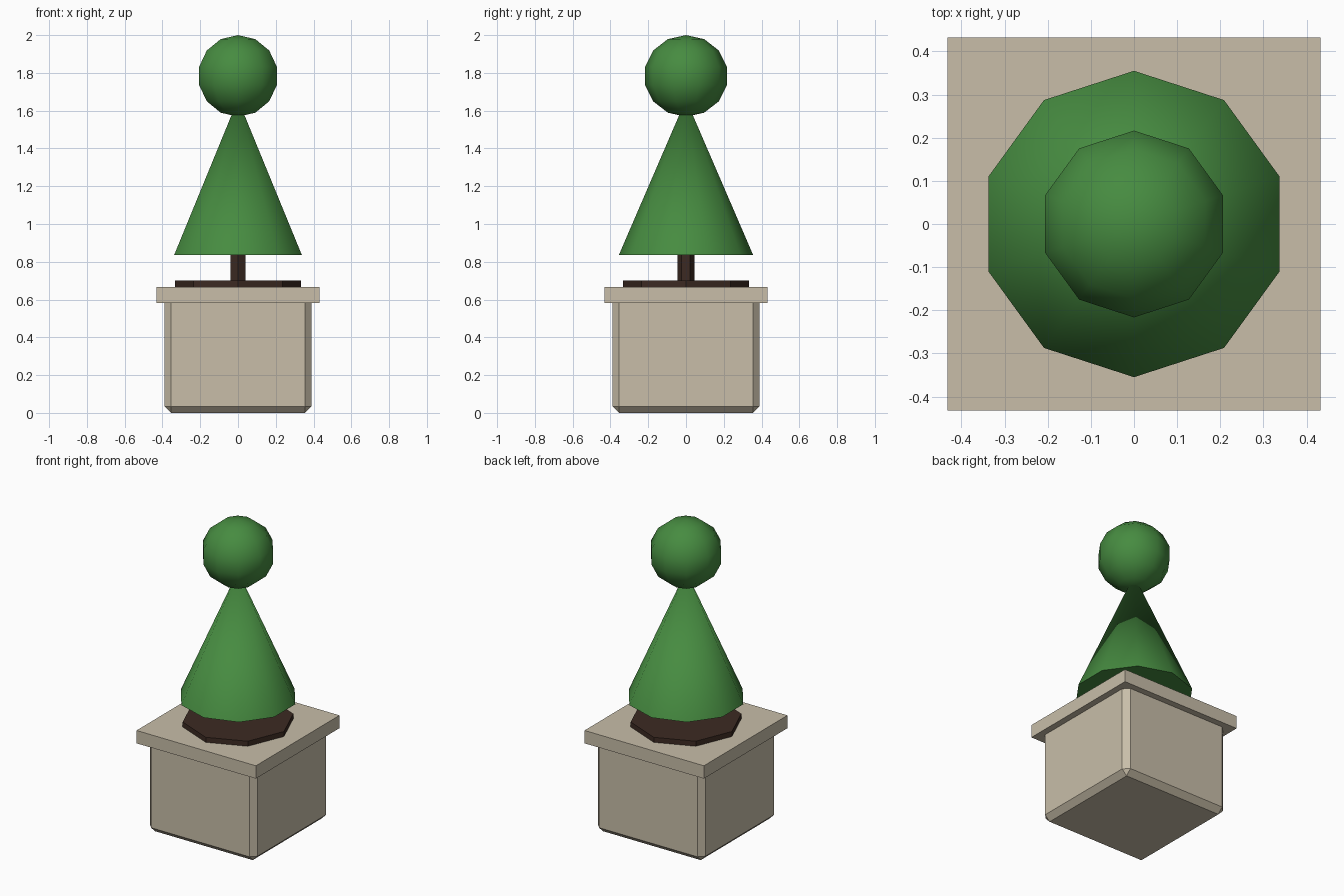
import bpy
import math

cube = bpy.data.objects.get("Cube")
if cube:
    bpy.data.objects.remove(cube, do_unlink=True)


def material(name, colour):
    mat = bpy.data.materials.new(name)
    mat.use_nodes = True
    mat.diffuse_color = (*colour, 1)
    mat.node_tree.nodes["Principled BSDF"].inputs["Base Color"].default_value = (*colour, 1)
    return mat


stone = material("pale_stone", (0.58, 0.515, 0.395))
leaf = material("leaf_green", (0.062, 0.26, 0.052))
bark = material("dark_brown", (0.045, 0.023, 0.016))


def finish(name, mat, smooth=None):
    obj = bpy.context.object
    obj.name = obj.data.name = name
    obj.data.materials.append(mat)
    if smooth:
        bpy.ops.object.shade_smooth_by_angle(angle=math.radians(smooth))
    return obj


def block(name, width, bottom, top, mat):
    bpy.ops.mesh.primitive_cube_add(size=1, location=(0, 0, (bottom + top) / 2))
    obj = finish(name, mat)
    obj.scale = (width, width, top - bottom)
    bpy.ops.object.transform_apply(location=False, rotation=False, scale=True)
    return obj


def column(name, sides, radius, bottom, top, mat, top_radius=None, smooth=None):
    bpy.ops.mesh.primitive_cone_add(
        vertices=sides, radius1=radius,
        radius2=radius if top_radius is None else top_radius,
        depth=top - bottom, location=(0, 0, (bottom + top) / 2))
    return finish(name, mat, smooth)


# Square planter with chamfered edges and a plain overhanging rim
planter = block("planter_body", 0.78, 0, 0.63, stone)
chamfer = planter.modifiers.new("chamfer", "BEVEL")
chamfer.width = 0.035
chamfer.segments = 1
block("planter_rim", 0.864, 0.583, 0.667, stone)

# Soil and trunk
column("soil", 8, 0.333, 0.64, 0.7, bark)
column("trunk", 6, 0.045, 0.68, 0.9, bark)

# Clipped foliage: a cone topped by a ball
column("foliage_cone", 10, 0.355, 0.837, 1.66, leaf, top_radius=0, smooth=50)
bpy.ops.mesh.primitive_uv_sphere_add(segments=10, ring_count=7, radius=0.222,
                                     location=(0, 0, 1.784))
ball = finish("foliage_ball", leaf, smooth=60)
ball.scale.z = 0.973
